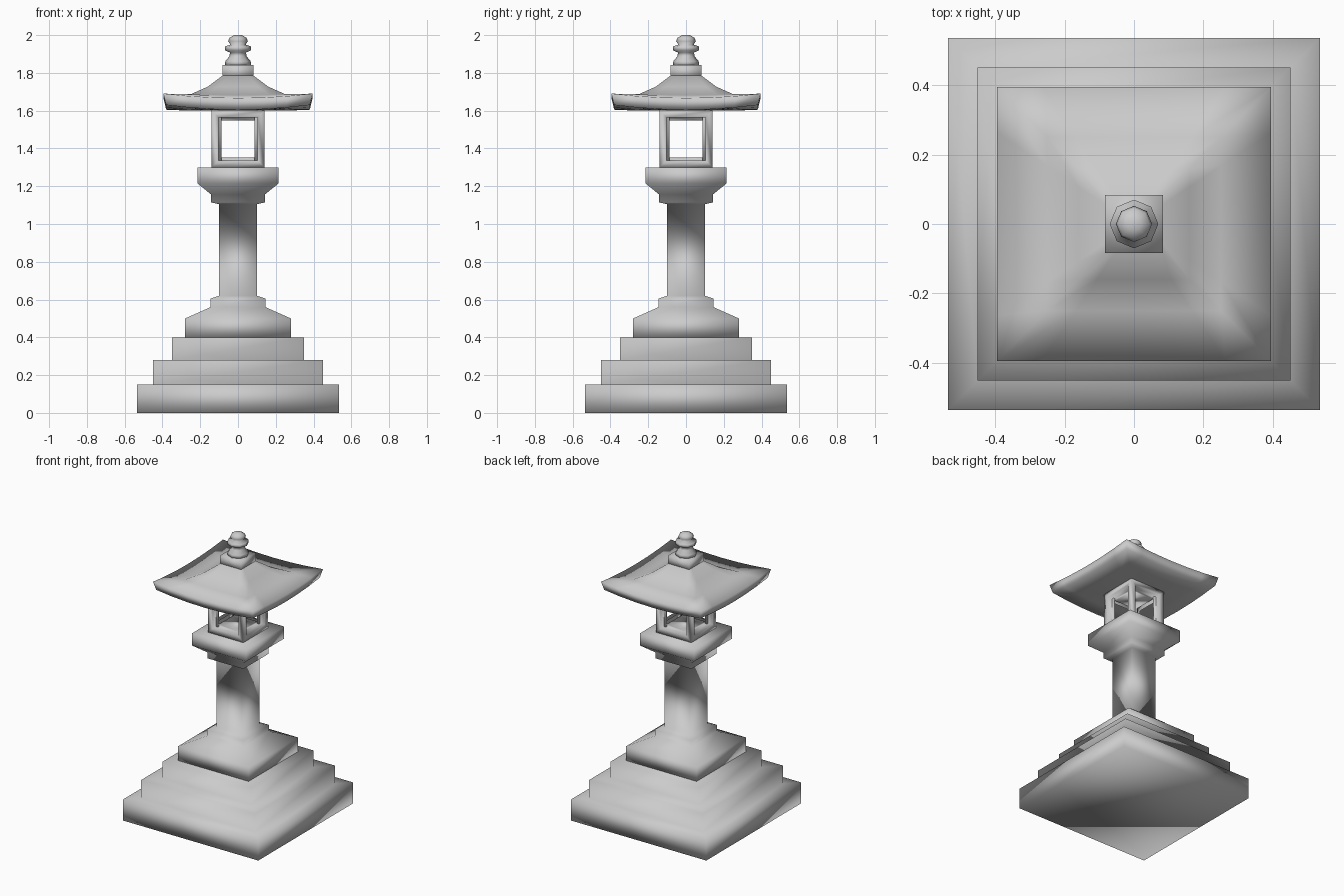
import bpy, bmesh, math

if "Cube" in bpy.data.objects:
    bpy.data.objects.remove(bpy.data.objects["Cube"])


def finish(name, bm):
    bmesh.ops.recalc_face_normals(bm, faces=bm.faces)
    mesh = bpy.data.meshes.new(name)
    bm.to_mesh(mesh)
    bm.free()
    # the stone is softly shaded right across its edges
    mesh.polygons.foreach_set("use_smooth", [True] * len(mesh.polygons))
    obj = bpy.data.objects.new(name, mesh)
    bpy.context.collection.objects.link(obj)
    return obj


def loft(name, rings):
    """Skin a list of closed rings of points and cap both ends."""
    bm = bmesh.new()
    loops = [[bm.verts.new(p) for p in ring] for ring in rings]
    n = len(loops[0])
    for a, b in zip(loops, loops[1:]):
        for i in range(n):
            j = (i + 1) % n
            bm.faces.new((a[i], a[j], b[j], b[i]))
    bm.faces.new(loops[0])
    bm.faces.new(loops[-1])
    return finish(name, bm)


def square_ring(half, z, lift=0.0, cuts=1):
    """Square ring, each side split into cuts, corners raised by lift."""
    pts = []
    for side in range(4):
        c, s = round(math.cos(side * math.pi / 2)), round(math.sin(side * math.pi / 2))
        for k in range(cuts):
            t = 2 * k / cuts - 1
            x, y = half * t, -half
            pts.append((x * c - y * s, x * s + y * c, z + lift * abs(t) ** 2))
    return pts


def square_stack(name, profile):
    return loft(name, [square_ring(r, z) for r, z in profile])


def round_ring(radius, z, sides=8):
    return [(radius * math.cos(i * math.tau / sides),
             radius * math.sin(i * math.tau / sides), z) for i in range(sides)]


# stepped base
square_stack("base_steps", [(0.535, 0), (0.535, 0.15), (0.45, 0.15), (0.45, 0.28),
                            (0.35, 0.28), (0.35, 0.40)])

# pedestal, square post and flared platform
square_stack("pedestal_post_platform", [
    (0.28, 0.40), (0.28, 0.50), (0.145, 0.56), (0.145, 0.605), (0.10, 0.62),
    (0.10, 1.105), (0.142, 1.114), (0.142, 1.156), (0.215, 1.215), (0.215, 1.30)])

# hollow light chamber with a window in each side
bm = bmesh.new()
bmesh.ops.create_cube(bm, size=1)
for v in bm.verts:
    v.co = (v.co.x * 0.28, v.co.y * 0.28, 1.45 + v.co.z * 0.30)
bm.normal_update()
walls = [f for f in bm.faces if abs(f.normal.z) < 0.5]
bmesh.ops.inset_individual(bm, faces=walls, thickness=0.052)
bmesh.ops.delete(bm, geom=walls, context='FACES')
chamber = finish("light_chamber", bm)
shell = chamber.modifiers.new("wall_thickness", 'SOLIDIFY')
shell.thickness = 0.052
shell.offset = -1
shell.use_even_offset = True

# curved roof with upturned corners: half width, height, corner lift
roof = [(0.14, 1.60, 0), (0.26, 1.60, 0.012), (0.38, 1.605, 0.025),
        (0.395, 1.667, 0.023), (0.25, 1.682, 0.005), (0.16, 1.727, 0), (0.083, 1.785, 0)]
loft("roof", [square_ring(r, z, lift, 6) for r, z, lift in roof])

# square neck above the roof
square_stack("roof_neck", [(0.083, 1.77), (0.083, 1.842)])

# eight-sided finial with collar and bud
finial = [(0.07, 1.84), (0.067, 1.862), (0.045, 1.888), (0.043, 1.908), (0.07, 1.92),
          (0.07, 1.94), (0.04, 1.95), (0.052, 1.968), (0.045, 1.986), (0.02, 2.0)]
loft("finial", [round_ring(r, z) for r, z in finial])
